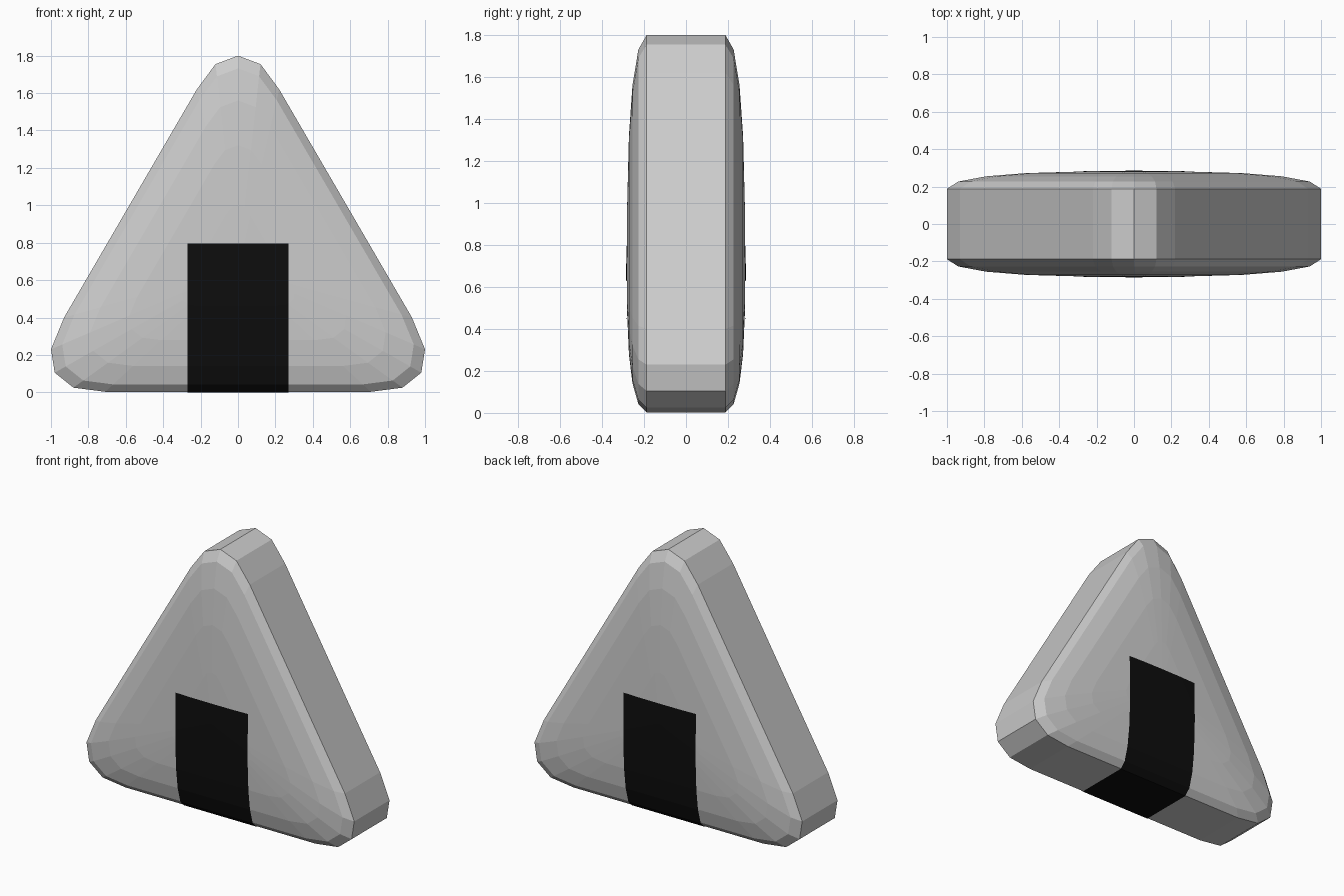
import bpy, bmesh

if "Cube" in bpy.data.objects:
    bpy.data.objects.remove(bpy.data.objects["Cube"])

LIFT = 0.003        # thickness of the wrap around the body
CX, CZ = 0.0, 0.66  # middle of the domed faces

# Rounded-triangle outline: right half, then mirrored
half = [(0.12, 1.755), (0.22, 1.62), (0.93, 0.40), (1.0, 0.23),
        (0.98, 0.105), (0.88, 0.025), (0.71, LIFT)]
outline = [(0, 1.8)] + half + [(-x, z) for x, z in reversed(half)]

# Dome rings: (scale toward the middle, depth)
rings = [(1.0, 0.188), (0.94, 0.227), (0.79, 0.255), (0.58, 0.272), (0.30, 0.280)]


def body_bmesh():
    bm = bmesh.new()
    sections = [(s, -d) for s, d in reversed(rings)] + rings
    loops = [[bm.verts.new((CX + (x - CX) * s, y, CZ + (z - CZ) * s))
              for x, z in outline] for s, y in sections]
    n = len(outline)
    for a, b in zip(loops, loops[1:]):
        for i in range(n):
            j = (i + 1) % n
            bm.faces.new((a[i], a[j], b[j], b[i]))
    for loop, y in ((loops[0], -0.282), (loops[-1], 0.282)):
        mid = bm.verts.new((CX, y, CZ))
        for i in range(n):
            bm.faces.new((loop[i], loop[(i + 1) % n], mid))
    bmesh.ops.recalc_face_normals(bm, faces=bm.faces)
    return bm


def add_object(name, bm):
    mesh = bpy.data.meshes.new(name)
    bm.to_mesh(mesh)
    bm.free()
    obj = bpy.data.objects.new(name, mesh)
    bpy.context.collection.objects.link(obj)
    return obj


# Rice body
add_object("rice_body", body_bmesh())

# Seaweed wrap: a strip of the same surface, lifted slightly outward
bm = body_bmesh()
for co, no in (((0.27, 0, 0), (1, 0, 0)), ((-0.27, 0, 0), (-1, 0, 0)),
               ((0, 0, 0.795), (0, 0, 1))):
    bmesh.ops.bisect_plane(bm, geom=bm.verts[:] + bm.edges[:] + bm.faces[:],
                           plane_co=co, plane_no=no, clear_outer=True)
bm.normal_update()
for v, normal in [(v, v.normal.copy()) for v in bm.verts]:
    v.co += normal * LIFT
low = min(v.co.z for v in bm.verts)
for v in bm.verts:
    v.co.z = max(v.co.z, 0)
wrap = add_object("seaweed_wrap", bm)

black = bpy.data.materials.new("seaweed_black")
black.diffuse_color = (0.004, 0.004, 0.004, 1)
black.use_nodes = True
black.node_tree.nodes["Principled BSDF"].inputs["Base Color"].default_value = black.diffuse_color
wrap.data.materials.append(black)
